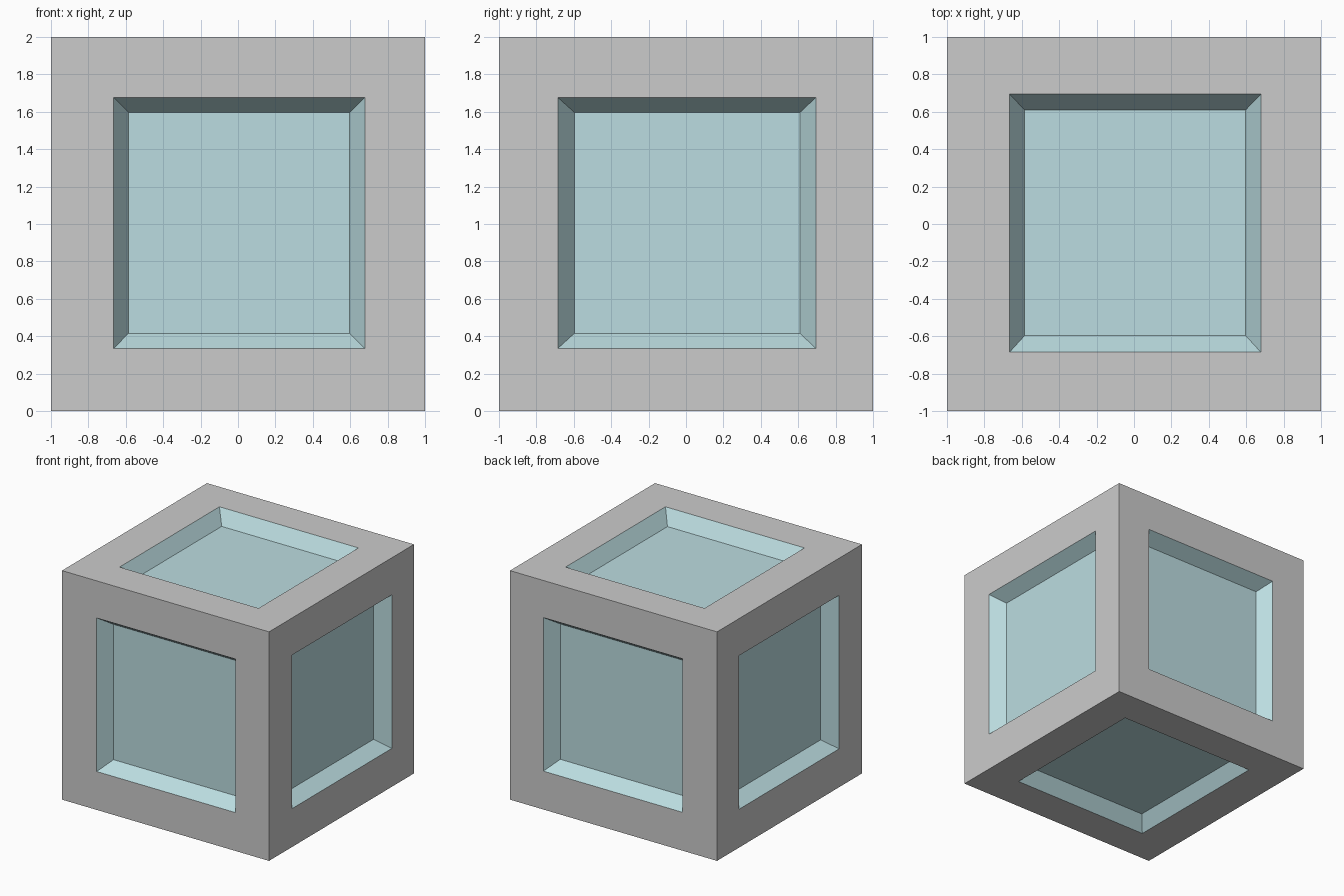
import bpy, bmesh
from mathutils import Vector

if "Cube" in bpy.data.objects:
    bpy.data.objects.remove(bpy.data.objects["Cube"])

# Bounds per axis (low, high): outer cube, recess opening, recess floor
OUTER = [(-1, 1), (-1, 1), (0, 2)]
OPENING = [(-0.665, 0.678), (-0.685, 0.694), (0.335, 1.676)]
FLOOR = [(-0.585, 0.597), (-0.597, 0.61), (0.415, 1.597)]
DEPTH = 0.118

teal = bpy.data.materials.new("teal")
teal.diffuse_color = (0.5, 0.72, 0.75, 1)
teal.use_nodes = True
teal.node_tree.nodes["Principled BSDF"].inputs["Base Color"].default_value = teal.diffuse_color


def ring(bm, axis, side, bounds, depth):
    """Rectangle of four verts on one cube side, sunk by depth."""
    u, v = (axis + 1) % 3, (axis + 2) % 3
    corners = [(0, 0), (1, 0), (1, 1), (0, 1)]
    if side == 0:
        corners.reverse()          # keep normals facing outward
    verts = []
    for i, j in corners:
        p = Vector()
        p[axis] = OUTER[axis][side] + (depth if side == 0 else -depth)
        p[u], p[v] = bounds[u][i], bounds[v][j]
        verts.append(bm.verts.new(p))
    return verts


def bridge(bm, a, b):
    """Four quads from the outer ring a to the inner ring b."""
    for i in range(4):
        j = (i + 1) % 4
        bm.faces.new((a[i], a[j], b[j], b[i]))


def finish(bm, name, material=None):
    bmesh.ops.remove_doubles(bm, verts=bm.verts, dist=1e-4)
    mesh = bpy.data.meshes.new(name)
    bm.to_mesh(mesh)
    bm.free()
    if material:
        mesh.materials.append(material)
    bpy.context.collection.objects.link(bpy.data.objects.new(name, mesh))


SIDES = {"left": (0, 0), "right": (0, 1), "front": (1, 0),
         "back": (1, 1), "bottom": (2, 0), "top": (2, 1)}

# Grey cube frame with a square opening in each side
bm = bmesh.new()
for axis, side in SIDES.values():
    bridge(bm, ring(bm, axis, side, OUTER, 0), ring(bm, axis, side, OPENING, 0))
finish(bm, "cube_frame")

# Teal recesses with sloped walls and a flat floor
for name, (axis, side) in SIDES.items():
    bm = bmesh.new()
    rim = ring(bm, axis, side, OPENING, 0)
    base = ring(bm, axis, side, FLOOR, DEPTH)
    bridge(bm, rim, base)
    bm.faces.new(base)
    finish(bm, name + "_recess", teal)
